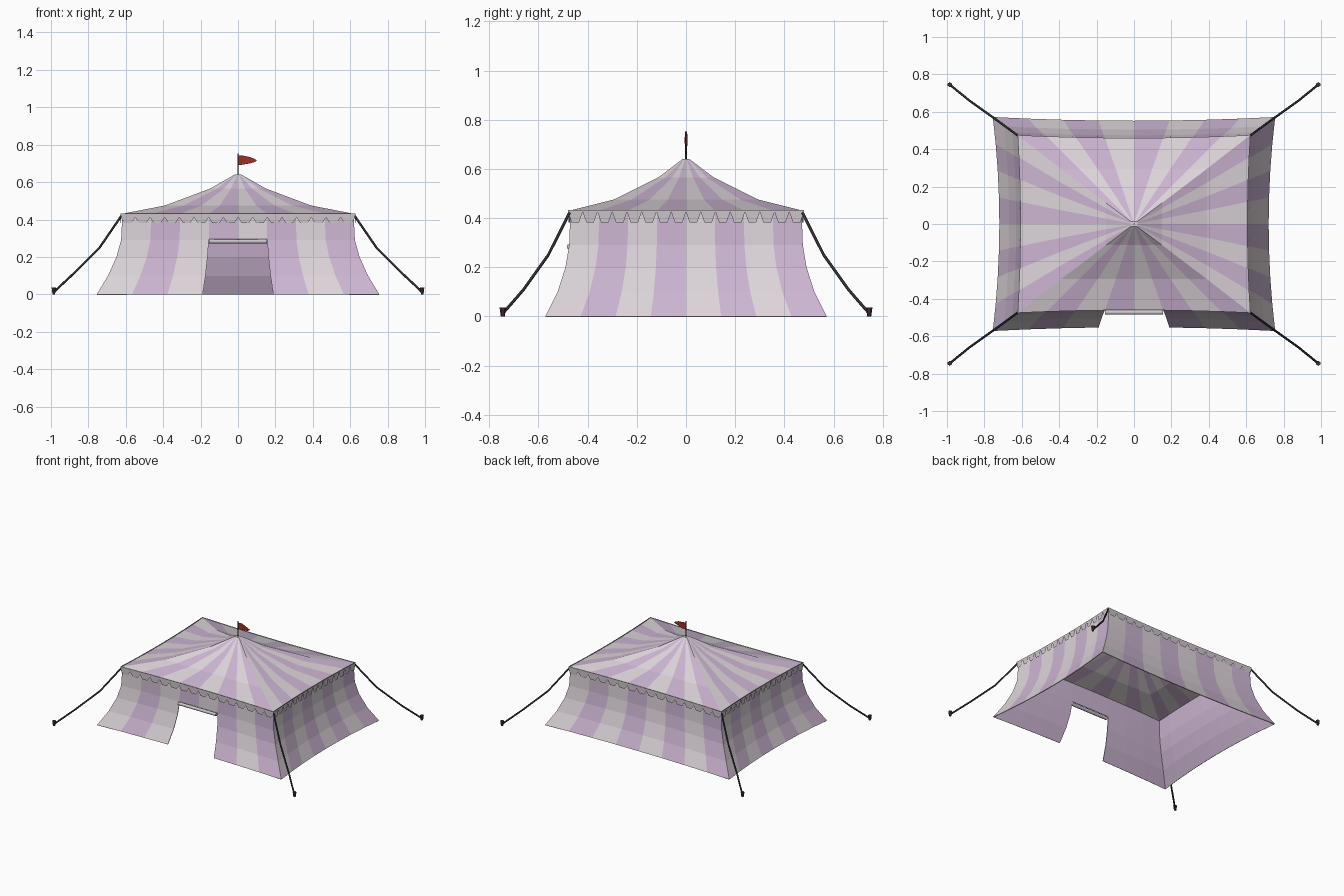
import bpy, bmesh, math
from mathutils import Vector

if "Cube" in bpy.data.objects:
    bpy.data.objects.remove(bpy.data.objects["Cube"])

N = 8  # stripes per side


def mat(name, rgb):
    m = bpy.data.materials.new(name)
    m.diffuse_color = (*rgb, 1)
    m.use_nodes = True
    m.node_tree.nodes["Principled BSDF"].inputs["Base Color"].default_value = m.diffuse_color
    return m


CREAM = mat("pale_cloth", (0.72, 0.66, 0.70))
LILAC = mat("lilac_cloth", (0.60, 0.46, 0.64))
TRIM = mat("trim_cloth", (0.60, 0.55, 0.58))
ROPE = mat("dark_rope", (0.03, 0.03, 0.035))
WOOD = mat("stake_wood", (0.07, 0.03, 0.03))
RED = mat("flag_red", (0.35, 0.03, 0.02))


def finish(name, bm, mats):
    me = bpy.data.meshes.new(name)
    bm.to_mesh(me)
    bm.free()
    for m in mats:
        me.materials.append(m)
    ob = bpy.data.objects.new(name, me)
    bpy.context.collection.objects.link(ob)
    return ob


def edge_point(side, t, hx, hy, z, sx, sy):
    """Point on a rectangle whose sides bow inward; t runs -1..1 along a side."""
    bow = 1 - t * t
    x, y = [(t * hx, -hy + sy * bow), (hx - sx * bow, t * hy),
            (-t * hx, hy - sy * bow), (-hx + sx * bow, -t * hy)][side]
    return Vector((x, y, z))


def striped_shell(name, levels, skip=lambda side, i, lv: False, cap=False):
    bm = bmesh.new()
    rings = [[bm.verts.new(edge_point(s, -1 + 2 * i / N, *lv))
              for s in range(4) for i in range(N)] for lv in levels]
    n = 4 * N
    for k, (a, b) in enumerate(zip(rings, rings[1:])):
        for j in range(n):
            if not skip(j // N, j % N, k):
                q = (j + 1) % n
                f = bm.faces.new((a[j], a[q], b[q], b[j]))
                f.material_index = j % 2
    if cap:
        bm.faces.new(rings[-1])
    return finish(name, bm, [CREAM, LILAC])


def tube(name, pts, r, m, bevel_res=1):
    cu = bpy.data.curves.new(name, 'CURVE')
    cu.dimensions = '3D'
    cu.bevel_depth, cu.bevel_resolution, cu.use_fill_caps = r, bevel_res, True
    sp = cu.splines.new('POLY')
    sp.points.add(len(pts) - 1)
    for p, co in zip(sp.points, pts):
        p.co = (*co, 1)
    cu.materials.append(m)
    ob = bpy.data.objects.new(name, cu)
    bpy.context.collection.objects.link(ob)
    return ob


# Flared walls with doorway in the two middle front stripes
walls = striped_shell("walls", [
    (0.755, 0.572, 0.0, 0.035, 0.020),
    (0.695, 0.522, 0.1, 0.028, 0.018),
    (0.650, 0.490, 0.2, 0.020, 0.016),
    (0.625, 0.475, 0.29, 0.015, 0.015),
    (0.618, 0.470, 0.43, 0.015, 0.015)],
    skip=lambda s, i, k: s == 0 and i in (3, 4) and k < 3)
sol = walls.modifiers.new("cloth", 'SOLIDIFY')
sol.thickness, sol.offset, sol.material_offset = 0.005, -1, 1

# Swept roof
roof = striped_shell("roof", [
    (0.622, 0.475, 0.43, 0.015, 0.015),
    (0.39, 0.295, 0.475, 0, 0),
    (0.15, 0.113, 0.565, 0, 0),
    (0.018, 0.014, 0.64, 0, 0)], cap=True)

# Toothed valance under the eaves
bm = bmesh.new()
M = 16
for s in range(4):
    notch = 0.412 if s % 2 == 0 else 0.425
    for i in range(M):
        def P(u, z):
            return bm.verts.new(edge_point(s, -1 + 2 * (i + u) / M,
                                           0.628, 0.480, z, 0.015, 0.015))
        bm.faces.new([P(0, 0.432), P(0, notch), P(0.25, 0.382),
                      P(0.75, 0.382), P(1, notch), P(1, 0.432)])
bmesh.ops.remove_doubles(bm, verts=bm.verts, dist=1e-4)
finish("valance", bm, [TRIM])

# Rolled-up door flap
tube("door_roll", [(-0.155, -0.473, 0.283), (0.155, -0.473, 0.283)], 0.012, TRIM, 2)

# Guy ropes and stakes at each corner
for sx in (-1, 1):
    for sy in (-1, 1):
        tag = ("left" if sx < 0 else "right") + ("_front" if sy < 0 else "_back")
        path = [(0.62, 0.472, 0.425), (0.74, 0.56, 0.25),
                (0.88, 0.66, 0.11), (0.985, 0.745, 0.012)]
        tube("guy_rope_" + tag, [(sx * x, sy * y, z) for x, y, z in path], 0.006, ROPE)
        bm = bmesh.new()
        bmesh.ops.create_cone(bm, cap_ends=True, segments=6, radius1=0.008,
                              radius2=0.013, depth=0.036)
        ob = finish("stake_" + tag, bm, [WOOD])
        ob.location = (sx * 0.985, sy * 0.745, 0.018)

# Flag pole and pennant
tube("flag_pole", [(0, 0, 0.62), (0, 0, 0.753)], 0.004, ROPE)
bm = bmesh.new()
cols = [(0, 0, 0.742, 0.690), (0.03, 0.006, 0.741, 0.694),
        (0.06, -0.003, 0.735, 0.699), (0.085, -0.006, 0.726, 0.706),
        (0.10, -0.003, 0.717, 0.714)]
vs = [(bm.verts.new((x, y, a)), bm.verts.new((x, y, b))) for x, y, a, b in cols]
for p, q in zip(vs, vs[1:]):
    bm.faces.new((p[0], p[1], q[1], q[0]))
finish("pennant", bm, [RED])
